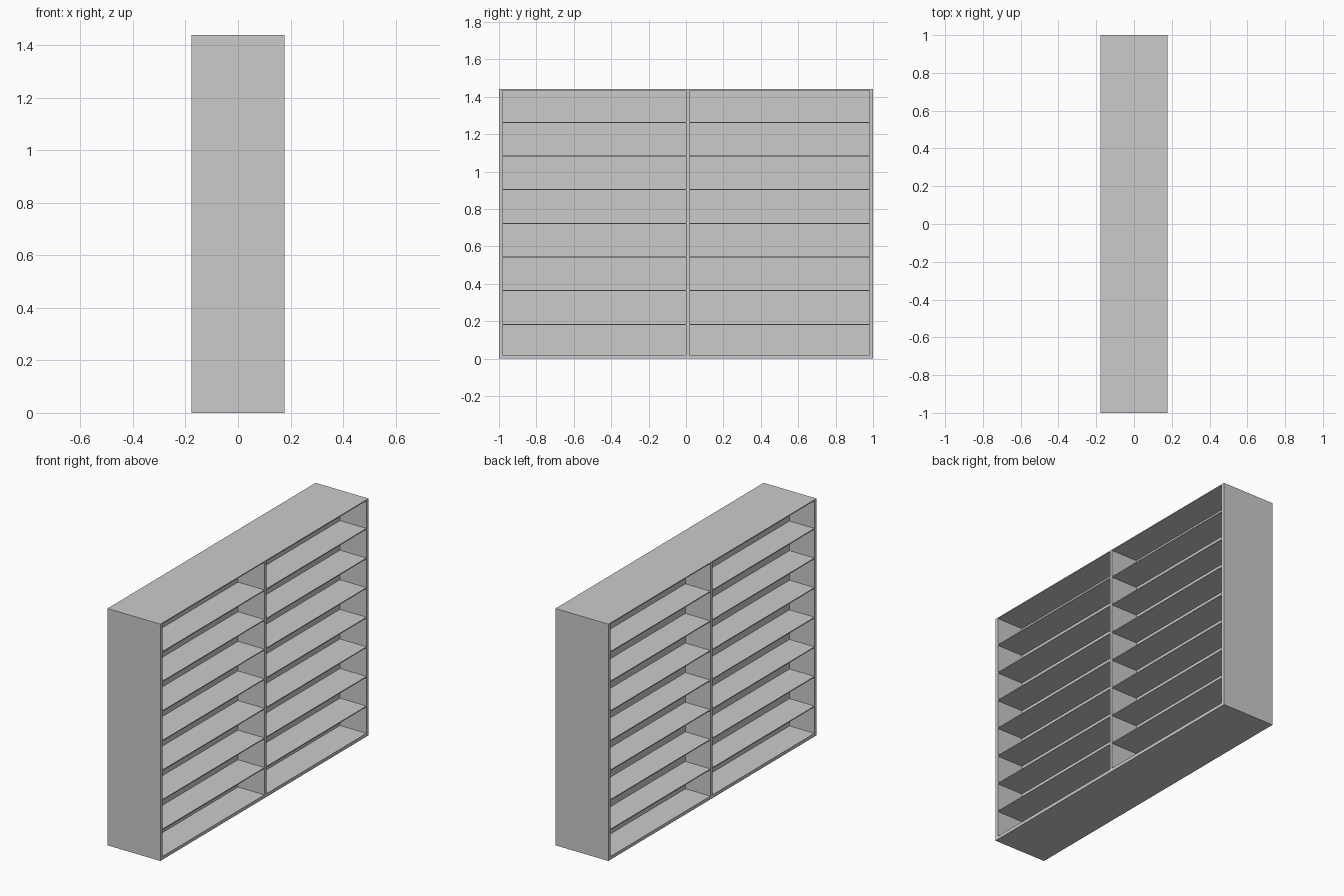
import bpy

if "Cube" in bpy.data.objects:
    bpy.data.objects.remove(bpy.data.objects["Cube"])

D, H, T = 0.178, 1.44, 0.02   # half depth, height, board thickness
SHELF = 0.006                 # thin shelf thickness
PITCH = 0.18                  # shelf spacing


def board(name, x0, x1, y0, y1, z0, z1):
    bpy.ops.mesh.primitive_cube_add(
        size=1, location=((x0 + x1) / 2, (y0 + y1) / 2, (z0 + z1) / 2))
    ob = bpy.context.object
    ob.name = name
    ob.scale = (x1 - x0, y1 - y0, z1 - z0)
    bpy.ops.object.transform_apply(location=False, rotation=False, scale=True)
    return ob


# Outer case: two ends, base and thin top
board("end_panel_front", -D, D, -1, -1 + T, 0, H)
board("end_panel_back", -D, D, 1 - T, 1, 0, H)
board("base_board", -D, D, -1 + T, 1 - T, 0, T)
board("top_board", -D, D, -1 + T, 1 - T, H - SHELF, H)

# Upright divider and the central panel that makes the case double-sided
board("upright_divider", -D, D, 0, T, T, H - SHELF)
for name, y0, y1 in (("front", -1 + T, 0), ("back", T, 1 - T)):
    board("centre_panel_" + name, -0.01, 0, y0, y1, T, H - SHELF)
    # Seven shelves per bay, open on both sides
    for i in range(1, 8):
        z = PITCH * i + 0.006
        board(f"shelf_{name}_{i}", -D, D, y0, y1, z - SHELF, z)
